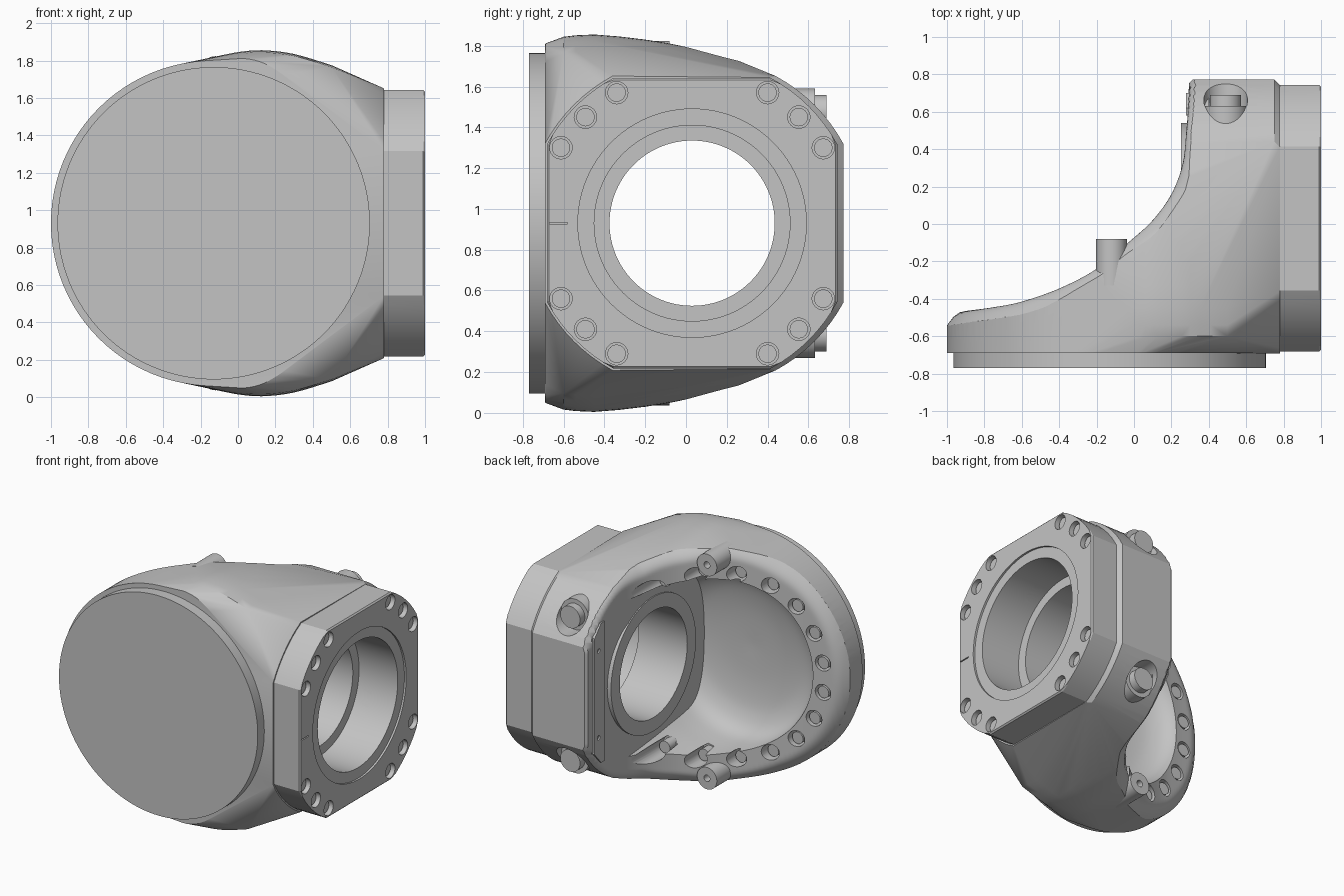
import bpy, bmesh, math
from mathutils import Vector

MID = 0.93          # height of the symmetry plane
DISC_X = -0.13      # centre of the large round end
BORE_Y = 0.03       # centre of the side bore

if "Cube" in bpy.data.objects:
    bpy.data.objects.remove(bpy.data.objects["Cube"])

grey = bpy.data.materials.new("cast grey")
grey.use_nodes = True
grey.diffuse_color = (0.55, 0.55, 0.55, 1)
grey.node_tree.nodes["Principled BSDF"].inputs["Base Color"].default_value = grey.diffuse_color


def make(name, bm):
    bmesh.ops.recalc_face_normals(bm, faces=bm.faces)
    mesh = bpy.data.meshes.new(name)
    bm.to_mesh(mesh)
    bm.free()
    mesh.materials.append(grey)
    obj = bpy.data.objects.new(name, mesh)
    bpy.context.collection.objects.link(obj)
    return obj


def activate(obj):
    bpy.ops.object.select_all(action='DESELECT')
    obj.select_set(True)
    bpy.context.view_layer.objects.active = obj


def cut(obj, cutter):
    cutter.hide_render = True
    mod = obj.modifiers.new("cut", 'BOOLEAN')
    mod.operation, mod.solver, mod.object = 'DIFFERENCE', 'EXACT', cutter
    activate(obj)
    bpy.ops.object.modifier_apply(modifier=mod.name)
    bpy.data.objects.remove(cutter)


def smooth(obj, angle=25):
    activate(obj)
    bpy.ops.object.shade_smooth_by_angle(angle=math.radians(angle))


def clamp(t):
    return min(max(t, 0), 1)


def lathe(bm, profile, centre, axis, steps=96):
    """Closed solid from (radius, distance) pairs turned about an axis."""
    axis = Vector(axis).normalized()
    u = axis.orthogonal().normalized()
    v = axis.cross(u)
    c = Vector(centre)
    rings = []
    for r, h in profile:
        rings.append([bm.verts.new(c + axis * h + r * (u * math.cos(a) + v * math.sin(a)))
                      for a in (math.tau * i / steps for i in range(steps))])
    for low, high in zip(rings, rings[1:]):
        for i in range(steps):
            j = (i + 1) % steps
            bm.faces.new((low[i], low[j], high[j], high[i]))
    bm.faces.new(rings[0])
    bm.faces.new(rings[-1])


def rods(name, places, axis, r, start, end, steps=24):
    """Several equal cylinders in one object; start and end are along the axis."""
    bm = bmesh.new()
    for p in places:
        lathe(bm, [(r, start), (r, end)], p, axis, steps)
    return make(name, bm)


def prism(bm, outline, x0, x1):
    ends = [[bm.verts.new((x, y, MID + z)) for y, z in outline] for x in (x0, x1)]
    bm.faces.new(ends[0])
    bm.faces.new(ends[1])
    for i in range(len(outline)):
        j = (i + 1) % len(outline)
        bm.faces.new((ends[0][i], ends[0][j], ends[1][j], ends[1][i]))


def spline(points, steps):
    pts = [Vector(p) for p in points]
    out = []
    for i in range(len(pts) - 1):
        a, b, c, d = pts[max(i - 1, 0)], pts[i], pts[i + 1], pts[min(i + 2, len(pts) - 1)]
        for k in range(steps):
            t = k / steps
            out.append(b + 0.5 * t * (c - a + t * (2 * a - 5 * b + 4 * c - d
                                                   + t * (3 * (b - c) + d - a))))
    return out + [pts[-1]]


def arc_square(r, steps=8):
    """Square outline whose corners are arcs around the bore."""
    out = []
    for q in range(4):
        for i in range(steps + 1):
            a = math.radians(90 * q + 28.4 + 33.2 * i / steps)
            out.append((BORE_Y + r * math.cos(a), r * math.sin(a)))
    return out


# Housing: a hull from the round end to the squared end
bm = bmesh.new()
hull = []
for i in range(96):
    a = math.tau * i / 96
    x, z = DISC_X + 0.87 * math.cos(a), 0.87 * math.sin(a)
    if x < 0.05:
        hull += [(x, y, z) for y in (-0.69, -0.45, -0.15)]
bulge = spline([(-0.1, 0.895), (0, 0.915), (0.13, 0.925), (0.3, 0.905), (0.5, 0.845)], 4)
shoulder = spline([(-0.05, 0.875), (0.04, 0.88), (0.14, 0.855), (0.25, 0.79)], 4)
sections = spline([(-0.6, 0.988), (-0.45, 1), (-0.2, 0.973), (0, 0.935), (0.2, 0.886)], 2)
for s in (-1, 1):
    hull += [(x, y, s * z * k) for x, z in bulge for y, k in sections]
    hull += [(x, -0.69, s * z) for x, z in shoulder]
for y, z in arc_square(0.82):
    if y > 0:
        hull += [(0.2, y + 0.02, z), (0.75, y + 0.02, z), (0.78, y - 0.01, z * 0.99)]
    else:
        hull.append((0.78, y, z))
for x, y, z in hull:
    bm.verts.new((x, y, MID + z))
bmesh.ops.convex_hull(bm, input=bm.verts)
bmesh.ops.delete(bm, geom=[v for v in bm.verts if not v.link_faces], context='VERTS')
housing = make("housing", bm)

# Sweeping back opening with a rounded rim
path = spline([(-1.1, -0.49), (-0.9, -0.465), (-0.75, -0.445), (-0.6, -0.415), (-0.4, -0.345),
               (-0.2, -0.24), (-0.02, -0.09), (0.1, 0.02), (0.2, 0.16), (0.26, 0.32),
               (0.28, 0.5), (0.29, 0.64), (0.295, 0.85)], 6)
bm = bmesh.new()
near, far = [], []
for i, p in enumerate(path):
    t = (path[min(i + 1, len(path) - 1)] - path[max(i - 1, 0)]).normalized()
    rounding = 0.09 * (1 - 0.6 * clamp((p.y - 0.2) / 0.3))
    round_end = 0.87 + 0.03 * clamp((p.x + 0.5) / 0.37)
    square_end = 0.83 + 0.07 * clamp((0.2 - p.y) / 0.35)
    row = []
    for k in range(-64, 65):
        z = k * 0.0155
        edge = min(round_end - math.hypot(min(p.x - DISC_X, 0), z),
                   square_end - math.hypot(max(p.y - BORE_Y, 0), z), 0.78 - p.y)
        d = min(max(rounding - edge, 0), 1.6 * rounding)
        drop = 0.6 * d * d / rounding
        row.append(Vector((p.x + t.y * drop, p.y - t.x * drop, MID + z)))
    near.append([bm.verts.new(v) for v in row])
    far.append([bm.verts.new((p.x - 2, p.y + 2, v.z)) for v in row])
n, m = len(near), len(near[0])
for g in (near, far):
    for i in range(n - 1):
        for k in range(m - 1):
            bm.faces.new((g[i][k], g[i + 1][k], g[i + 1][k + 1], g[i][k + 1]))
for k in range(m - 1):
    for i in (0, n - 1):
        bm.faces.new((near[i][k], near[i][k + 1], far[i][k + 1], far[i][k]))
for i in range(n - 1):
    for k in (0, m - 1):
        bm.faces.new((near[i][k], near[i + 1][k], far[i + 1][k], far[i][k]))
cut(housing, make("opening_cutter", bm))

# Flared bowl, stopped by a flat wall around the bore
bm = bmesh.new()
dish = spline([(0.02, -0.62), (0.25, -0.61), (0.42, -0.585), (0.52, -0.55), (0.59, -0.5),
               (0.63, -0.43), (0.65, -0.32), (0.665, -0.18), (0.685, 0), (0.71, 0.3)], 4)
lathe(bm, [tuple(p) for p in dish] + [(0.71, 0.9)], (DISC_X, 0, MID), (0, 1, 0))
bmesh.ops.bisect_plane(bm, geom=bm.verts[:] + bm.edges[:] + bm.faces[:], clear_outer=True,
                       plane_co=(0.26, 0, 0), plane_no=(1, 0, 0))
bmesh.ops.holes_fill(bm, edges=[e for e in bm.edges if e.is_boundary])
cut(housing, make("bowl_cutter", bm))

# Ring of screws in pockets that follow the slope of the rim
pockets, screws = bmesh.new(), bmesh.new()
for i in range(-7, 7):
    a = math.radians(18 * (i + 0.5))
    place = (DISC_X - 0.71 * math.cos(a), 0, MID + 0.71 * math.sin(a))
    rim_y = min(path, key=lambda p: abs(p.x - place[0])).y
    floor = rim_y - 0.08 - 0.25 * (rim_y + 0.46)
    lathe(pockets, [(0.06, floor), (0.06, 0.5)], place, (0, 1, 0), 24)
    lathe(screws, [(0.045, floor - 0.02), (0.045, floor + 0.075)], place, (0, 1, 0), 24)
cut(housing, make("pocket_cutter", pockets))
smooth(make("rim_screws", screws))

# Spot faces and screws on the back corners
corners = [(0.49, 0, MID + s * 0.545) for s in (-1, 1)]
cut(housing, rods("spot_cutter", corners, (0, 1, 0), 0.117, 0.63, 1, 48))
smooth(rods("corner_seats", corners, (0, 1, 0), 0.115, 0.4, 0.632, 48))
smooth(rods("corner_screws", corners, (0, 1, 0), 0.083, 0.5, 0.69, 48))

# Flange, and the pad around the inner mouth of the bore
bm = bmesh.new()
prism(bm, arc_square(0.81), 0.77, 1.0)
rim = [e for e in bm.edges if all(v.co.x > 0.99 for v in e.verts)]
bmesh.ops.bevel(bm, geom=rim, offset=0.01, segments=1, affect='EDGES')
flange = make("flange", bm)
pad = rods("bore_pad", [(0, BORE_Y, MID)], (1, 0, 0), 0.51, 0.252, 0.36, 96)

# Stepped bore
for part in (housing, flange, pad):
    bm = bmesh.new()
    lathe(bm, [(0.405, 0.1), (0.405, 0.66), (0.48, 0.66), (0.48, 0.985),
               (0.56, 0.985), (0.56, 1.1)], (0, BORE_Y, MID), (1, 0, 0))
    cut(part, make("bore_cutter", bm))

# Flange screw holes and index mark
holes = [(0, BORE_Y + sy * y, MID + sz * z) for sy in (-1, 1) for sz in (-1, 1)
         for y, z in ((0.37, 0.64), (0.523, 0.52), (0.643, 0.37))]
cut(flange, rods("hole_cutter", holes, (1, 0, 0), 0.055, 0.95, 1.1))
smooth(rods("flange_screws", holes, (1, 0, 0), 0.045, 0.94, 0.97))
bm = bmesh.new()
prism(bm, [(-0.67, -0.004), (-0.58, -0.004), (-0.58, 0.004), (-0.67, 0.004)], 0.98, 1.02)
cut(flange, make("index_cutter", bm))

# Small bosses at the top and bottom of the rim
bosses = [(-0.12, 0, MID + s * 0.81) for s in (-1, 1)]
boss = rods("rim_bosses", bosses, (0, 1, 0), 0.083, -0.33, -0.08, 48)
cut(boss, rods("boss_cutter", bosses, (0, 1, 0), 0.025, -0.2, 0.1))

# Rear strip with two pin holes
bm = bmesh.new()
prism(bm, [(0.58, -0.53), (0.62, -0.53), (0.7, -0.44), (0.7, 0.44), (0.62, 0.53), (0.58, 0.53)],
      0.278, 0.4)
strip = make("rear_strip", bm)
pins = [(0, 0.65, MID + s * 0.33) for s in (-1, 1)]
cut(strip, rods("pin_cutter", pins, (1, 0, 0), 0.016, 0.2, 0.33))

# Front cover disc
cover = rods("front_cover", [(DISC_X, 0, MID)], (0, 1, 0), 0.835, -0.77, -0.68, 128)

for part in (housing, flange, pad, boss, strip, cover):
    smooth(part)
